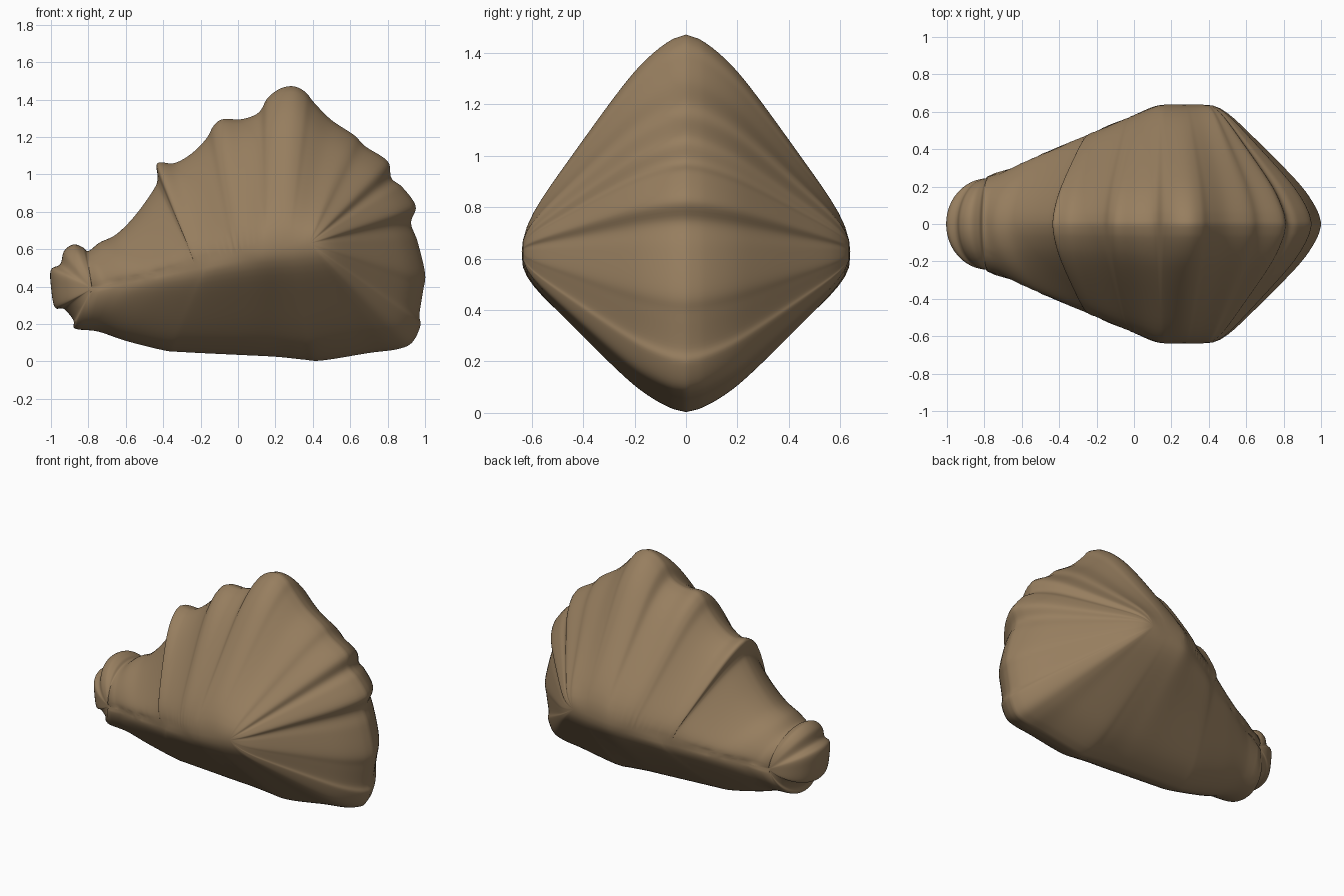
import bpy
import bmesh
from mathutils import Vector

# Remove the default cube
default_cube = bpy.data.objects.get("Cube")
if default_cube:
    bpy.data.objects.remove(default_cube, do_unlink=True)

# Scalloped rim of the shell, in x and z, running clockwise from the tip
RIM = [
    (-1, .4), (-1, .49), (-.95, .52), (-.93, .59), (-.88, .625), (-.83, .61),
    (-.8, .59), (-.74, .635), (-.65, .68), (-.55, .78), (-.45, .92),
    (-.43, .98), (-.43, 1.06), (-.34, 1.06), (-.25, 1.11), (-.17, 1.19),
    (-.13, 1.26), (-.08, 1.295), (.02, 1.295), (.11, 1.33), (.16, 1.41),
    (.23, 1.46), (.3, 1.47), (.36, 1.44), (.41, 1.38), (.5, 1.29),
    (.62, 1.21), (.68, 1.15), (.8, 1.07), (.82, .98), (.88, .93), (.95, .83),
    (.925, .74), (.96, .64), (1, .47), (.99, .38), (.97, .25), (.975, .19),
    (.93, .1), (.85, .065), (.7, .045), (.45, .005), (.35, .01), (.2, .025),
    (0, .035), (-.3, .05), (-.4, .06), (-.6, .11), (-.75, .16), (-.87, .175),
    (-.88, .22), (-.93, .28), (-.98, .29),
]
# Swell from the rim (0) to the middle ridge (1), as a share of full thickness
SWELL = [(0, 0), (.02, .08), (.05, .14), (.1, .22), (.17, .31), (.33, .47),
         (.5, .63), (.67, .79), (.8, .91), (.9, .98), (1, 1)]
# Middle ridge, from the narrow end to the full belly
RIDGE = [Vector((-.78, .39)), Vector((.12, .6)), Vector((.38, .63))]
RIDGE_BEND = .78
RIDGE_PARTS = 40
STEPS = 6
RINGS = 24


def spline(a, b, c, d, t):
    """Point on a smooth curve from b to c."""
    return b + .5 * t * ((c - a) + t * ((2 * a - 5 * b + 4 * c - d)
                                        + t * (3 * (b - c) + d - a)))


def smooth_loop(points):
    """Smooth closed curve through the points."""
    pts = [Vector(p) for p in points]
    count = len(pts)
    return [spline(pts[i - 1], pts[i], pts[(i + 1) % count],
                   pts[(i + 2) % count], k / STEPS)
            for i in range(count) for k in range(STEPS)]


def ridge_place(p):
    """How far along the ridge a rim point is drawn to."""
    return max(0, min(1, (p.x + .8) / 1.4)) ** .55


def ridge_point(along):
    """Point on the bent middle ridge."""
    if along < RIDGE_BEND:
        return RIDGE[0].lerp(RIDGE[1], along / RIDGE_BEND)
    return RIDGE[1].lerp(RIDGE[2], (along - RIDGE_BEND) / (1 - RIDGE_BEND))


def thickness(along, t):
    """Half thickness: a rounded narrow end blending into a sloped belly."""
    for (t0, s0), (t1, s1) in zip(SWELL, SWELL[1:]):
        if t <= t1:
            sloped = s0 + (s1 - s0) * (t - t0) / (t1 - t0)
            break
    rounded = (t * (2 - t)) ** .5
    share = sloped + (rounded - sloped) * (1 - along) ** 3
    full = min(.655, .245 + .45 * (ridge_point(along).x - RIDGE[0].x))
    return full * share


# Shell body: both halves swell from the rim to the ridge
rim = smooth_loop(RIM)
count = len(rim)
bm = bmesh.new()
for side in (-1, 1):
    rings = []
    for k in range(RINGS + 1):
        t = (k / RINGS) ** 1.6
        ring = []
        for p in rim:
            along = ridge_place(p)
            if k == RINGS:
                along = round(along * RIDGE_PARTS) / RIDGE_PARTS
            q = p.lerp(ridge_point(along), t)
            ring.append(bm.verts.new((q.x, side * thickness(along, t), q.y)))
        rings.append(ring)
    for outer, inner in zip(rings, rings[1:]):
        for i in range(count):
            j = (i + 1) % count
            bm.faces.new((outer[i], outer[j], inner[j], inner[i]))
bmesh.ops.remove_doubles(bm, verts=bm.verts, dist=.0002)

# Soften the ridges of the two swollen sides
for _ in range(8):
    bmesh.ops.smooth_vert(bm, verts=[v for v in bm.verts if abs(v.co.y) > .15],
                          factor=.5, use_axis_y=True)
bmesh.ops.recalc_face_normals(bm, faces=bm.faces)
mesh = bpy.data.meshes.new("shell_body")
bm.to_mesh(mesh)
bm.free()
shell = bpy.data.objects.new("shell_body", mesh)
bpy.context.collection.objects.link(shell)

# Single brown colour
brown = bpy.data.materials.new("warm_brown")
brown.use_nodes = True
colour = (.31, .21, .115, 1)
brown.diffuse_color = colour
brown.node_tree.nodes["Principled BSDF"].inputs["Base Color"].default_value = colour
mesh.materials.append(brown)

# Smooth shading
for polygon in mesh.polygons:
    polygon.use_smooth = True
